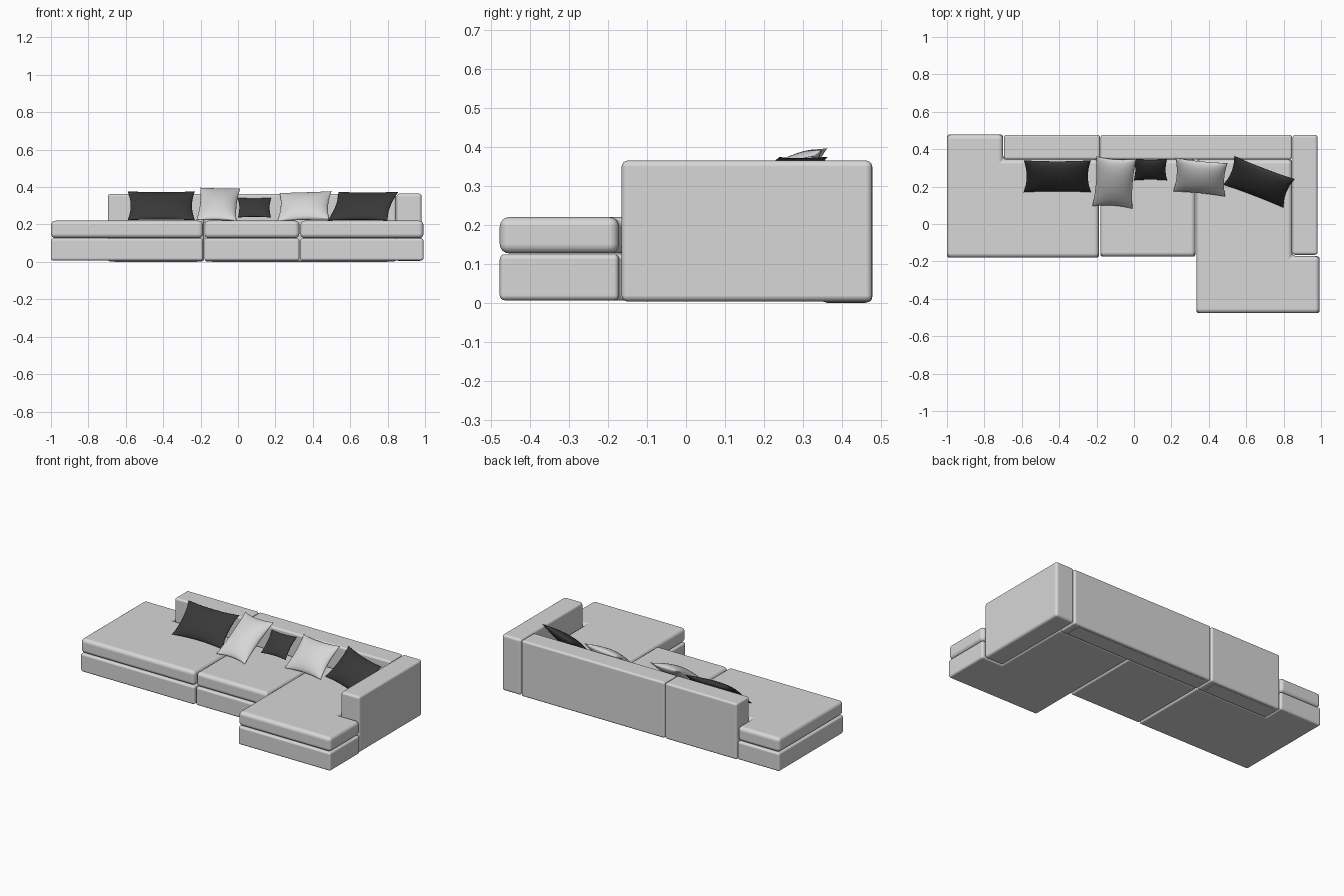
import bpy, bmesh, math
from mathutils import Matrix, Vector

if "Cube" in bpy.data.objects:
    bpy.data.objects.remove(bpy.data.objects["Cube"])


def material(name, rgb):
    m = bpy.data.materials.new(name)
    m.diffuse_color = (*rgb, 1)
    m.use_nodes = True
    m.node_tree.nodes["Principled BSDF"].inputs["Base Color"].default_value = m.diffuse_color
    return m


LIGHT = material("light grey fabric", (0.68, 0.68, 0.68))
DARK = material("charcoal fabric", (0.04, 0.04, 0.04))


def finish(name, bm, mat):
    bmesh.ops.recalc_face_normals(bm, faces=bm.faces)
    me = bpy.data.meshes.new(name)
    bm.to_mesh(me)
    bm.free()
    for p in me.polygons:
        p.use_smooth = True
    me.materials.append(mat)
    ob = bpy.data.objects.new(name, me)
    bpy.context.collection.objects.link(ob)
    return ob


def block(name, outline, z0, z1, bevel):
    """Upholstered block: extruded plan outline with rounded edges."""
    bm = bmesh.new()
    face = bm.faces.new([bm.verts.new((x, y, z0)) for x, y in outline])
    ext = bmesh.ops.extrude_face_region(bm, geom=[face])
    top = [v for v in ext["geom"] if isinstance(v, bmesh.types.BMVert)]
    bmesh.ops.translate(bm, verts=top, vec=(0, 0, z1 - z0))
    ob = finish(name, bm, LIGHT)
    mod = ob.modifiers.new("rounding", "BEVEL")
    mod.width = bevel
    mod.segments = 4
    mod.harden_normals = True
    return ob


def rect(x0, x1, y0, y1):
    return [(x0, y0), (x1, y0), (x1, y1), (x0, y1)]


def pillow(name, loc, w, h, thick, yaw, tilt, roll, mat, n=18):
    """Soft cushion: two puffed grids with pinched corners and a shared seam."""
    bm = bmesh.new()
    for side in (1, -1):
        rows = []
        for j in range(n + 1):
            v = math.sin((j / n - 0.5) * math.pi)
            row = []
            for i in range(n + 1):
                u = math.sin((i / n - 0.5) * math.pi)
                x = w / 2 * u * (1 - 0.09 * (1 - v * v))
                y = h / 2 * v * (1 - 0.09 * (1 - u * u))
                puff = max(0, (1 - u * u) * (1 - v * v)) ** 0.55
                row.append(bm.verts.new((x, y, side * thick / 2 * puff)))
            rows.append(row)
        for j in range(n):
            for i in range(n):
                bm.faces.new((rows[j][i], rows[j][i + 1],
                              rows[j + 1][i + 1], rows[j + 1][i]))
    bmesh.ops.remove_doubles(bm, verts=bm.verts, dist=1e-5)
    r = math.radians
    bm.transform(Matrix.Translation(Vector(loc))
                 @ Matrix.Rotation(r(yaw), 4, "Z")
                 @ Matrix.Rotation(r(tilt), 4, "X")
                 @ Matrix.Rotation(r(roll), 4, "Z"))
    return finish(name, bm, mat)


# Seat sections: each a base with a loose cushion above
left = [(-1, -0.18), (-0.187, -0.18), (-0.187, 0.345),
        (-0.70, 0.345), (-0.70, 0.478), (-1, 0.478)]
middle = rect(-0.18, 0.328, -0.175, 0.345)
right = [(0.333, -0.477), (0.992, -0.477), (0.992, -0.172),
         (0.846, -0.172), (0.846, 0.345), (0.333, 0.345)]
for label, plan in (("left", left), ("middle", middle), ("right", right)):
    block(label + "_base", plan, 0.007, 0.125, 0.013)
    block(label + "_seat_cushion", plan, 0.127, 0.22, 0.024)

# Backrests and arm
block("left_backrest", rect(-0.695, -0.182, 0.345, 0.477), 0.002, 0.363, 0.013)
block("right_backrest", rect(-0.178, 0.845, 0.345, 0.477), 0.002, 0.363, 0.013)
block("right_arm", rect(0.848, 0.982, -0.165, 0.477), 0.004, 0.365, 0.016)

# Hidden feet strips just below the backrests
for label, x0, x1 in (("left", -0.66, -0.22), ("right", -0.14, 0.80)):
    block(label + "_foot_strip", rect(x0, x1, 0.36, 0.46), 0, 0.01, 0.002)

# Scatter pillows leaning on the backrest
pillow("left_dark_pillow", (-0.41, 0.255, 0.30), 0.36, 0.23, 0.07, 0, 42, 0, DARK)
pillow("tall_light_pillow", (-0.105, 0.222, 0.308), 0.215, 0.32, 0.08, -2, 33, -2, LIGHT)
pillow("small_dark_pillow", (0.088, 0.29, 0.29), 0.178, 0.155, 0.04, 0, 43, 0, DARK)
pillow("right_light_pillow", (0.355, 0.25, 0.298), 0.28, 0.235, 0.08, -8, 40, 3, LIGHT)
pillow("right_dark_pillow", (0.668, 0.225, 0.298), 0.345, 0.225, 0.07, -21, 43, 0, DARK)
